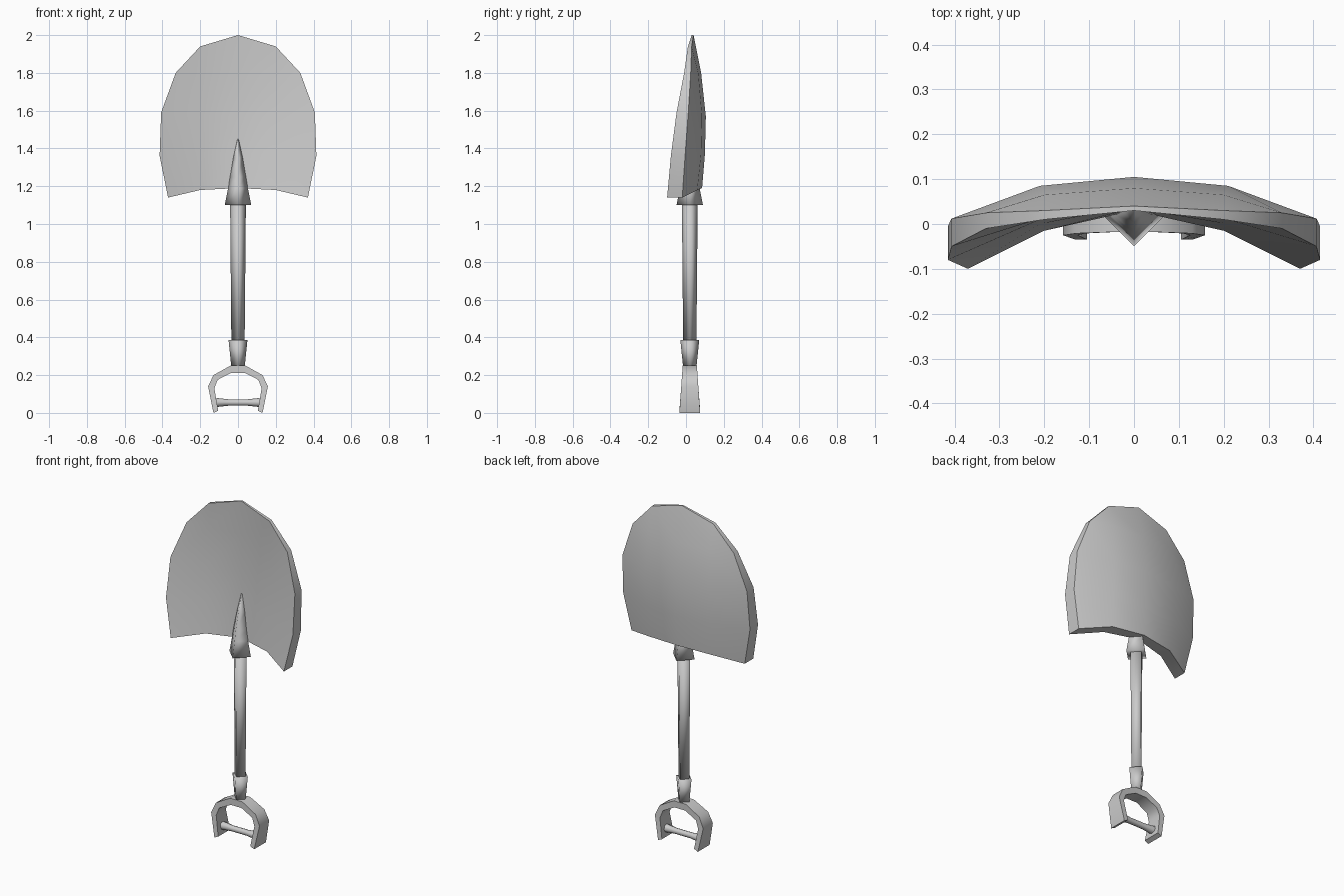
import bpy, bmesh, math

cube = bpy.data.objects.get("Cube")
if cube:
    bpy.data.objects.remove(cube, do_unlink=True)

steel = bpy.data.materials.new("plain grey")
steel.use_nodes = True
GREY = (0.6, 0.6, 0.6, 1)
steel.diffuse_color = GREY
steel.node_tree.nodes["Principled BSDF"].inputs["Base Color"].default_value = GREY
AXIS_Y = 0.02


def finish(name, bm, angle=50):
    bmesh.ops.remove_doubles(bm, verts=bm.verts, dist=0.0005)
    bmesh.ops.recalc_face_normals(bm, faces=bm.faces)
    mesh = bpy.data.meshes.new(name)
    bm.to_mesh(mesh)
    bm.free()
    mesh.materials.append(steel)
    obj = bpy.data.objects.new(name, mesh)
    bpy.context.collection.objects.link(obj)
    bpy.ops.object.select_all(action="DESELECT")
    obj.select_set(True)
    bpy.context.view_layer.objects.active = obj
    bpy.ops.object.shade_smooth_by_angle(angle=math.radians(angle))
    return obj


def loft(bm, rings):
    """Skin equal-sized closed rings and cap both ends."""
    loops = [[bm.verts.new(p) for p in ring] for ring in rings]
    for a, b in zip(loops, loops[1:]):
        for i in range(len(a)):
            j = (i + 1) % len(a)
            bm.faces.new((a[i], a[j], b[j], b[i]))
    bm.faces.new(loops[0])
    bm.faces.new(loops[-1])


def shaft(name, profile, sides=4, angle=100):
    """Upright faceted part; profile holds (z, radius, y)."""
    bm = bmesh.new()
    turns = [2 * math.pi * i / sides for i in range(sides)]
    loft(bm, [[(r * math.cos(t), y + r * math.sin(t), z) for t in turns]
              for z, r, y in profile])
    return finish(name, bm, angle)


# Blade: rows from bottom to tip, each with centre, middle and rim points
# as (x, z, front y, back y)
rows = [
    [(0, 1.19, 0.03, 0.085), (0.2, 1.18, -0.015, 0.06), (0.37, 1.14, -0.10, -0.02)],
    [(0, 1.37, 0.035, 0.10), (0.21, 1.37, 0.0, 0.08), (0.415, 1.36, -0.08, -0.005)],
    [(0, 1.57, 0.04, 0.105), (0.21, 1.57, 0.01, 0.085), (0.407, 1.59, -0.05, 0.012)],
    [(0, 1.80, 0.035, 0.08), (0.2, 1.80, 0.015, 0.065), (0.33, 1.80, -0.01, 0.025)],
    [(0, 2.00, 0.03, 0.04), (0.2, 1.94, 0.01, 0.03), (0.2, 1.94, 0.01, 0.03)],
]
bm = bmesh.new()
grids = []
for side in (2, 3):
    grid = []
    for row in rows:
        full = [(-p[0], p[side], p[1]) for p in row[:0:-1]]
        full += [(p[0], p[side], p[1]) for p in row]
        grid.append([bm.verts.new(p) for p in full])
    for a, b in zip(grid, grid[1:]):
        for i in range(4):
            bm.faces.new((a[i], a[i + 1], b[i + 1], b[i]))
    grids.append(grid)
# Rim joining the front and back sheets
rims = [g[0] + [r[-1] for r in g[1:]] + g[-1][-2::-1] + [r[0] for r in g[-2:0:-1]]
        for g in grids]
count = len(rims[0])
for i in range(count):
    j = (i + 1) % count
    bm.faces.new((rims[0][i], rims[0][j], rims[1][j], rims[1][i]))
bmesh.ops.dissolve_degenerate(bm, dist=0.0005, edges=bm.edges)
finish("blade", bm, 40)

# Socket tapering into the blade, pole and lower collar
shaft("blade_socket", [(1.10, 0.07, AXIS_Y), (1.19, 0.052, AXIS_Y), (1.25, 0.042, AXIS_Y),
                       (1.35, 0.025, 0.028), (1.45, 0.003, 0.035)])
shaft("pole", [(0.36, 0.035, AXIS_Y), (1.14, 0.042, AXIS_Y)])
shaft("lower_collar", [(0.24, 0.035, AXIS_Y), (0.385, 0.05, AXIS_Y)])

# Grip: flat bar bent into an arch, deeper towards the open ends
arch = [  # outer x, outer z, inner x, inner z
    (0.13, 0.0, 0.105, 0.012), (0.158, 0.14, 0.125, 0.13),
    (0.13, 0.20, 0.108, 0.175), (0.04, 0.25, 0.035, 0.212)]
stations = arch + [(-a, b, -c, d) for a, b, c, d in reversed(arch)]
rings = []
for ox, oz, ix, iz in stations:
    d = 0.055 - 0.07 * oz
    lo, hi = AXIS_Y - d, AXIS_Y + d
    rings.append([(ox, lo, oz), (ox, hi, oz), (ix, hi, iz), (ix, lo, iz)])
bm = bmesh.new()
loft(bm, rings)
finish("grip_arch", bm, 50)

# Waisted crossbar
bm = bmesh.new()
turns = [2 * math.pi * i / 8 for i in range(8)]
loft(bm, [[(x, AXIS_Y + r * math.cos(t), 0.055 + r * math.sin(t)) for t in turns]
          for x, r in ((-0.115, 0.024), (-0.05, 0.017), (0.05, 0.017), (0.115, 0.024))])
finish("grip_crossbar", bm, 50)
